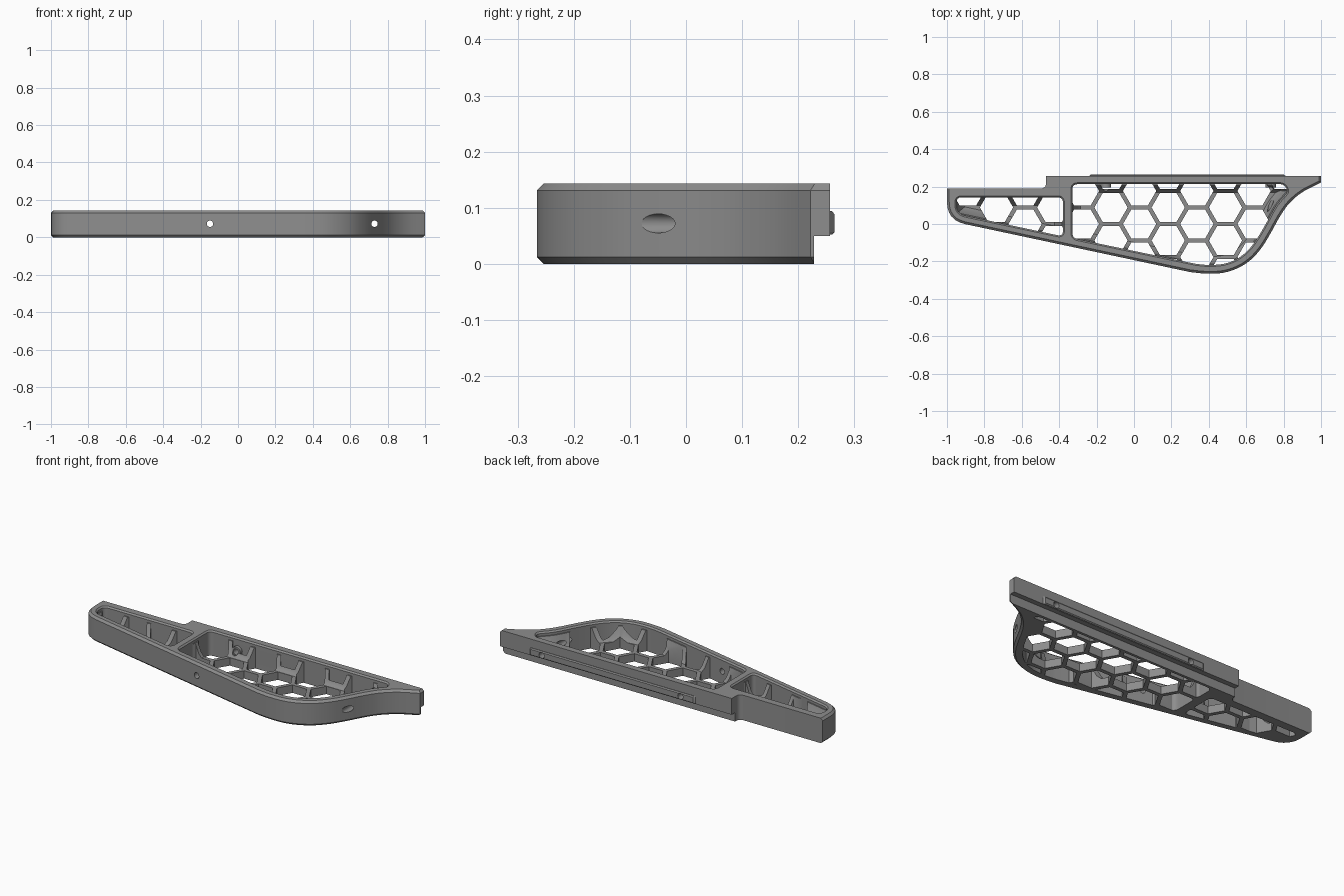
import bpy, bmesh, math
from mathutils import Vector

if "Cube" in bpy.data.objects:
    bpy.data.objects.remove(bpy.data.objects["Cube"])

H = 0.143      # frame height
C = 0.012      # chamfer size

grey = bpy.data.materials.new("mid grey")
grey.diffuse_color = (0.27, 0.27, 0.27, 1)
grey.use_nodes = True
grey.node_tree.nodes["Principled BSDF"].inputs["Base Color"].default_value = grey.diffuse_color


def spline(pts, n=5):
    """Smooth open curve through the points."""
    p = [Vector(q) for q in pts]
    p = [2 * p[0] - p[1]] + p + [2 * p[-1] - p[-2]]
    out = []
    for a, b, c, d in zip(p, p[1:], p[2:], p[3:]):
        for i in range(n):
            t = i / n
            out.append(0.5 * (2 * b + (c - a) * t + (2 * a - 5 * b + 4 * c - d) * t * t
                              + (3 * b - a - 3 * c + d) * t ** 3))
    return [tuple(v) for v in out + [p[-2]]]


def rounded(pts, n=6):
    """Round the corners given as (x, y, radius)."""
    out = []
    for i, q in enumerate(pts):
        p = Vector(q[:2])
        if len(q) < 3:
            out.append(tuple(p))
            continue
        a = p + (Vector(pts[i - 1][:2]) - p).normalized() * q[2]
        b = p + (Vector(pts[(i + 1) % len(pts)][:2]) - p).normalized() * q[2]
        for k in range(n + 1):
            t = k / n
            out.append(tuple(a * (1 - t) ** 2 + p * 2 * t * (1 - t) + b * t * t))
    return out


def inset(pts, d, keep=lambda m: False):
    """Move every edge of a counter-clockwise outline inward, except kept ones."""
    p = [Vector(q) for q in pts]
    lines = []
    for a, b in zip(p, p[1:] + p[:1]):
        u = (b - a).normalized()
        off = 0 if keep((a + b) / 2) else d
        lines.append((a + Vector((-u.y, u.x)) * off, u))
    out = []
    for i, q in enumerate(p):
        (a, u), (b, w) = lines[i - 1], lines[i]
        cr = u.x * w.y - u.y * w.x
        if abs(cr) < 1e-3:
            out.append(tuple(b))
        else:
            t = ((b.x - a.x) * w.y - (b.y - a.y) * w.x) / cr
            out.append(tuple(a + u * t))
    return out


def make(name, bm):
    bmesh.ops.recalc_face_normals(bm, faces=bm.faces)
    me = bpy.data.meshes.new(name)
    bm.to_mesh(me)
    bm.free()
    me.materials.append(grey)
    ob = bpy.data.objects.new(name, me)
    bpy.context.collection.objects.link(ob)
    return ob


def loft(name, layers, bm=None):
    """Solid through stacked outlines [(z, outline), ...]."""
    bm = bm or bmesh.new()
    rings = [[bm.verts.new((x, y, z)) for x, y in o] for z, o in layers]
    bm.faces.new(rings[0][::-1])
    bm.faces.new(rings[-1])
    n = len(rings[0])
    for r, s in zip(rings, rings[1:]):
        for i in range(n):
            j = (i + 1) % n
            bm.faces.new((r[i], r[j], s[j], s[i]))
    return make(name, bm) if name else bm


def cylinder_y(name, x, z, r, y0, y1):
    bpy.ops.mesh.primitive_cylinder_add(vertices=24, radius=r, depth=y1 - y0,
                                        location=(x, (y0 + y1) / 2, z),
                                        rotation=(math.pi / 2, 0, 0))
    ob = bpy.context.object
    ob.name = name
    ob.data.materials.append(grey)
    return ob


def cut(ob, cutters):
    for c in cutters:
        m = ob.modifiers.new("cut", 'BOOLEAN')
        m.object, m.operation, m.solver = c, 'DIFFERENCE', 'EXACT'
        bpy.context.view_layer.objects.active = ob
        bpy.ops.object.modifier_apply(modifier=m.name)


# outer outline of the frame, counter-clockwise
front_curve = spline([(0.30, -0.257), (0.38, -0.265), (0.47, -0.262), (0.55, -0.238), (0.62, -0.195),
                      (0.68, -0.13), (0.73, -0.05), (0.78, 0.04), (0.83, 0.11),
                      (0.90, 0.17), (1.0, 0.222)])
outer = rounded([(-1, 0.19), (-1, 0.02, 0.10)] + front_curve
                + [(1, 0.257), (-0.47, 0.257), (-0.47, 0.19, 0.03)])
back = lambda m: m.y > 0.185 and m.x < 0.99 and (m.x < 0.7 or m.y > 0.25)
tight = inset(outer, C, back)
frame = loft("frame", [(0, tight), (C, outer), (H - C, outer), (H, tight)])

# pocket outlines
right_side = spline([(0.33, -0.213), (0.40, -0.219), (0.48, -0.213), (0.55, -0.187), (0.61, -0.14),
                     (0.66, -0.075), (0.71, 0.01), (0.76, 0.10), (0.825, 0.175)], 3)
pockets = {
    "large": [(-0.33, 0.213, 0.03), (-0.33, -0.075, 0.03)] + right_side[:-1]
             + [(0.825, 0.175, 0.02), (0.80, 0.213, 0.02)],
    "small": [(-0.95, 0.143, 0.03), (-0.95, 0.055, 0.05), (-0.38, -0.066, 0.03),
              (-0.38, 0.143, 0.03)],
}

# honeycomb cell cutters
S, P = 0.102, 0.1767
cells = bmesh.new()
for i in range(-7, 8):
    for j in range(-3, 4):
        cx, cy = 0.03 + 1.5 * S * i, (j + 0.5 * (i % 2)) * P
        hexa = [(cx + (S - 0.013) * math.cos(k * math.pi / 3),
                 cy + (S - 0.013) * math.sin(k * math.pi / 3)) for k in range(6)]
        loft(None, [(-0.1, hexa), (0.3, hexa)], cells)
cells = make("cell_cutter", cells)
helpers = [cells]

webs = []
for name, pts in pockets.items():
    o = rounded(pts)
    hole = loft(name + "_pocket_cutter", [(-0.1, o), (H - 0.008, o), (H + 0.012, inset(o, -0.02))])
    cut(frame, [hole])
    # honeycomb web with fins rising toward the walls
    coarse = [q[:2] for q in pts]
    bowl = loft(name + "_bowl_cutter", [(0.045, inset(coarse, 0.045)), (0.065, inset(coarse, 0.028)),
                                        (0.125, inset(coarse, 0.004)),
                                        (0.2, inset(coarse, -0.02))])
    web = loft(name + "_honeycomb", [(0, o), (0.12, o)])
    cut(web, [bowl, cells])
    webs.append(web)
    helpers += [hole, bowl]

# stepped ledge under the back edge
bpy.ops.mesh.primitive_cube_add(size=1, location=(0.3, 0.328, -0.025))
ledge = bpy.context.object
ledge.name = "ledge_cutter"
ledge.scale = (1.8, 0.2, 0.15)
cut(frame, [ledge])
helpers.append(ledge)

# raised rail on the back face
rail_o = [(-0.24, 0.25), (0.81, 0.25), (0.81, 0.257), (0.80, 0.265), (-0.23, 0.265), (-0.24, 0.257)]
rail = loft("back_rail", [(0.052, [(x, min(y, 0.26)) for x, y in rail_o]), (0.057, rail_o),
                          (0.088, rail_o), (0.094, [(x, min(y, 0.26)) for x, y in rail_o])])

# screw bosses and the bores running front to back
bosses, bores = [], []
for x in (-0.15, 0.73):
    bosses.append(cylinder_y("screw_boss", x, 0.072, 0.028, 0.195, 0.22))
    bores.append(cylinder_y("bore_cutter", x, 0.072, 0.017, -0.4, 0.4))
for ob in [frame, rail] + webs + bosses:
    cut(ob, bores)
helpers += bores

for h in helpers:
    bpy.data.objects.remove(h, do_unlink=True)

for ob in [frame, rail] + webs + bosses:
    bpy.ops.object.select_all(action='DESELECT')
    ob.select_set(True)
    bpy.context.view_layer.objects.active = ob
    bpy.ops.object.shade_smooth_by_angle(angle=math.radians(25))
